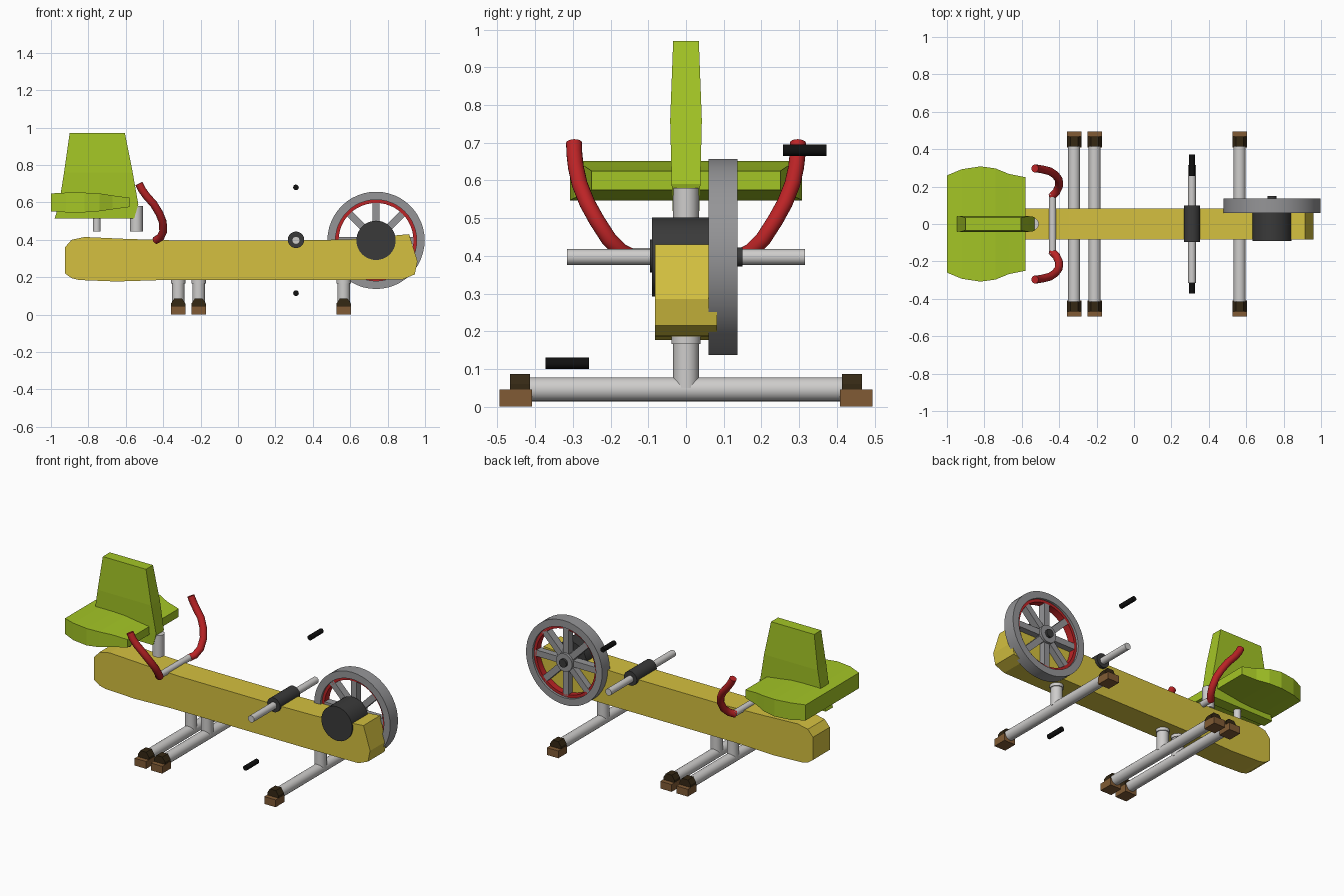
import bpy, bmesh, math
from mathutils import Vector, Matrix

if "Cube" in bpy.data.objects:
    bpy.data.objects.remove(bpy.data.objects["Cube"])


def material(name, rgb):
    m = bpy.data.materials.new(name)
    m.diffuse_color = (*rgb, 1)
    m.use_nodes = True
    m.node_tree.nodes["Principled BSDF"].inputs["Base Color"].default_value = m.diffuse_color
    return m


YELLOW = material("yellow paint", (0.66, 0.53, 0.05))
GREEN = material("green seat", (0.37, 0.56, 0.019))
RED = material("red grip", (0.5, 0.017, 0.019))
STEEL = material("flywheel grey", (0.30, 0.30, 0.31))
SILVER = material("silver tube", (0.62, 0.61, 0.60))
DARK = material("dark grey", (0.042, 0.042, 0.042))
BLACK = material("black rubber", (0.005, 0.005, 0.005))
DBROWN = material("dark brown", (0.035, 0.021, 0.007))
BROWN = material("brown foot", (0.22, 0.105, 0.035))


def finish(name, bm, mat, smooth=False):
    bmesh.ops.recalc_face_normals(bm, faces=bm.faces)
    me = bpy.data.meshes.new(name)
    bm.to_mesh(me)
    bm.free()
    me.materials.append(mat)
    ob = bpy.data.objects.new(name, me)
    bpy.context.collection.objects.link(ob)
    if smooth:
        bpy.ops.object.select_all(action='DESELECT')
        ob.select_set(True)
        bpy.context.view_layer.objects.active = ob
        bpy.ops.object.shade_smooth_by_angle(angle=math.radians(35))
    return ob


def loft(name, rings, mat, closed=False, smooth=False):
    """Skin rings of points; cap both ends unless closed."""
    bm = bmesh.new()
    vs = [[bm.verts.new(p) for p in r] for r in rings]
    n = len(vs[0])
    pairs = list(zip(vs, vs[1:])) + ([(vs[-1], vs[0])] if closed else [])
    for a, b in pairs:
        for i in range(n):
            j = (i + 1) % n
            bm.faces.new((a[i], a[j], b[j], b[i]))
    if not closed:
        bm.faces.new(vs[0])
        bm.faces.new(vs[-1])
    return finish(name, bm, mat, smooth)


def extrude_xz(name, profile, y0, y1, mat):
    return loft(name, [[(x, y, z) for x, z in profile] for y in (y0, y1)], mat)


def tube(name, pts, r, mat, sides=20):
    pts = [Vector(p) for p in pts]
    rings = []
    for i, p in enumerate(pts):
        t = (pts[min(i + 1, len(pts) - 1)] - pts[max(i - 1, 0)]).normalized()
        ref = Vector((1, 0, 0)) if abs(t.x) < 0.9 else Vector((0, 1, 0))
        u = t.cross(ref).normalized()
        v = t.cross(u)
        rings.append([p + r * (math.cos(a) * u + math.sin(a) * v)
                      for a in (2 * math.pi * k / sides for k in range(sides))])
    return loft(name, rings, mat, smooth=True)


def ring(name, cx, cz, r0, r1, y0, y1, mat, n=48):
    """Rectangular-section ring around a y axis."""
    rings = []
    for k in range(n):
        c, s = math.cos(2 * math.pi * k / n), math.sin(2 * math.pi * k / n)
        rings.append([(cx + r * c, y, cz + r * s)
                      for r, y in ((r0, y0), (r1, y0), (r1, y1), (r0, y1))])
    return loft(name, rings, mat, closed=True, smooth=True)


def box(name, x, y, z, mat, rot=None):
    bm = bmesh.new()
    bmesh.ops.create_cube(bm, size=1)
    for v in bm.verts:
        v.co = Vector(((x[0] + x[1]) / 2 + v.co.x * (x[1] - x[0]),
                       (y[0] + y[1]) / 2 + v.co.y * (y[1] - y[0]),
                       (z[0] + z[1]) / 2 + v.co.z * (z[1] - z[0])))
    if rot:
        bmesh.ops.transform(bm, matrix=rot, verts=bm.verts)
    return finish(name, bm, mat)


# main beam
extrude_xz("main_beam", [
    (-0.925, 0.22), (-0.925, 0.36), (-0.89, 0.40), (-0.82, 0.415), (-0.6, 0.405),
    (-0.35, 0.397), (0.3, 0.397), (0.6, 0.402), (0.8, 0.42), (0.915, 0.43),
    (0.96, 0.285), (0.945, 0.215), (0.88, 0.188), (0.5, 0.185), (-0.4, 0.185),
    (-0.65, 0.177), (-0.85, 0.185), (-0.89, 0.195)], -0.082, 0.082, YELLOW)

# seat cushion: x, half width, bottom, top
loft("seat", [[(x, -w, b), (x, w, b), (x, w, t), (x, -w, t)] for x, w, b, t in (
    (-1.0, 0.26, 0.552, 0.648), (-0.92, 0.293, 0.547, 0.652), (-0.82, 0.308, 0.547, 0.652),
    (-0.74, 0.297, 0.553, 0.648), (-0.67, 0.268, 0.563, 0.637), (-0.58, 0.25, 0.575, 0.625))],
    GREEN)

# upright fin through the seat
loft("seat_back", [[(a, -w, z), (b, -w, z), (b, w, z), (a, w, z)] for a, b, w, z in (
    (-0.98, -0.555, 0.035, 0.515), (-0.957, -0.533, 0.038, 0.59),
    (-0.93, -0.563, 0.042, 0.76), (-0.90, -0.605, 0.034, 0.97))], GREEN)

# seat posts
tube("seat_post_front", [(-0.543, 0, 0.445), (-0.543, 0, 0.58)], 0.034, SILVER)
tube("seat_post_rear", [(-0.755, 0, 0.445), (-0.755, 0, 0.53)], 0.021, SILVER)

# handles
tube("handle_bar", [(-0.435, -0.16, 0.402), (-0.435, 0.16, 0.402)], 0.019, SILVER)
for side, s in (("right", -1), ("left", 1)):
    tube("handle_" + side, [(x, s * y, z) for x, y, z in (
        (-0.44, 0.145, 0.398), (-0.415, 0.172, 0.412), (-0.40, 0.205, 0.445),
        (-0.402, 0.237, 0.495), (-0.42, 0.262, 0.54), (-0.45, 0.282, 0.59),
        (-0.49, 0.292, 0.635), (-0.515, 0.296, 0.67), (-0.53, 0.297, 0.70))],
        0.021, RED)

# crank axle, hub and pedals
tube("crank_axle", [(0.31, -0.315, 0.397), (0.31, 0.315, 0.397)], 0.021, SILVER)
tube("crank_hub", [(0.31, -0.095, 0.4), (0.31, 0.1, 0.4)], 0.044, DARK, 24)
tube("pedal_left", [(0.31, 0.257, 0.68), (0.31, 0.372, 0.68)], 0.015, BLACK)
tube("pedal_right", [(0.31, -0.372, 0.115), (0.31, -0.257, 0.115)], 0.015, BLACK)

# flywheel
WX, WZ = 0.738, 0.397
ring("flywheel_rim", WX, WZ, 0.217, 0.26, 0.06, 0.136, STEEL)
ring("flywheel_red_band", WX, WZ, 0.2, 0.219, 0.075, 0.121, RED)
for k in range(8):
    turn = Matrix.Translation((WX, 0, WZ)) @ Matrix.Rotation(k * math.pi / 4, 4, 'Y')
    box(f"flywheel_spoke_{k + 1}", (0.03, 0.225), (0.075, 0.121), (-0.019, 0.019), STEEL, turn)
tube("flywheel_hub", [(WX, 0.065, WZ), (WX, 0.136, WZ)], 0.055, STEEL, 32)
tube("flywheel_axle_cap", [(WX, 0.13, WZ), (WX, 0.15, WZ)], 0.025, DARK, 24)
tube("brake_cover", [(WX, -0.09, WZ), (WX, 0.068, WZ)], 0.105, DARK, 40)

# three cross legs with caps and feet
for i, x in enumerate((-0.32, -0.21, 0.565), 1):
    tube(f"leg_{i}_tube", [(x, -0.46, 0.046), (x, 0.46, 0.046)], 0.032, SILVER)
    tube(f"leg_{i}_post", [(x, 0, 0.05), (x, 0, 0.19)], 0.034, SILVER)
    tube(f"leg_{i}_flange", [(x, 0, 0.166), (x, 0, 0.187)], 0.039, SILVER)
    for side, s in (("right", -1), ("left", 1)):
        extrude_xz(f"leg_{i}_cap_{side}", [
            (x - 0.038, 0.02), (x + 0.038, 0.02), (x + 0.038, 0.06),
            (x + 0.02, 0.087), (x - 0.02, 0.087), (x - 0.038, 0.06)],
            s * 0.414, s * 0.467, DBROWN)
        box(f"leg_{i}_foot_{side}", (x - 0.039, x + 0.039),
            sorted((s * 0.408, s * 0.495)), (0.0, 0.045), BROWN)
